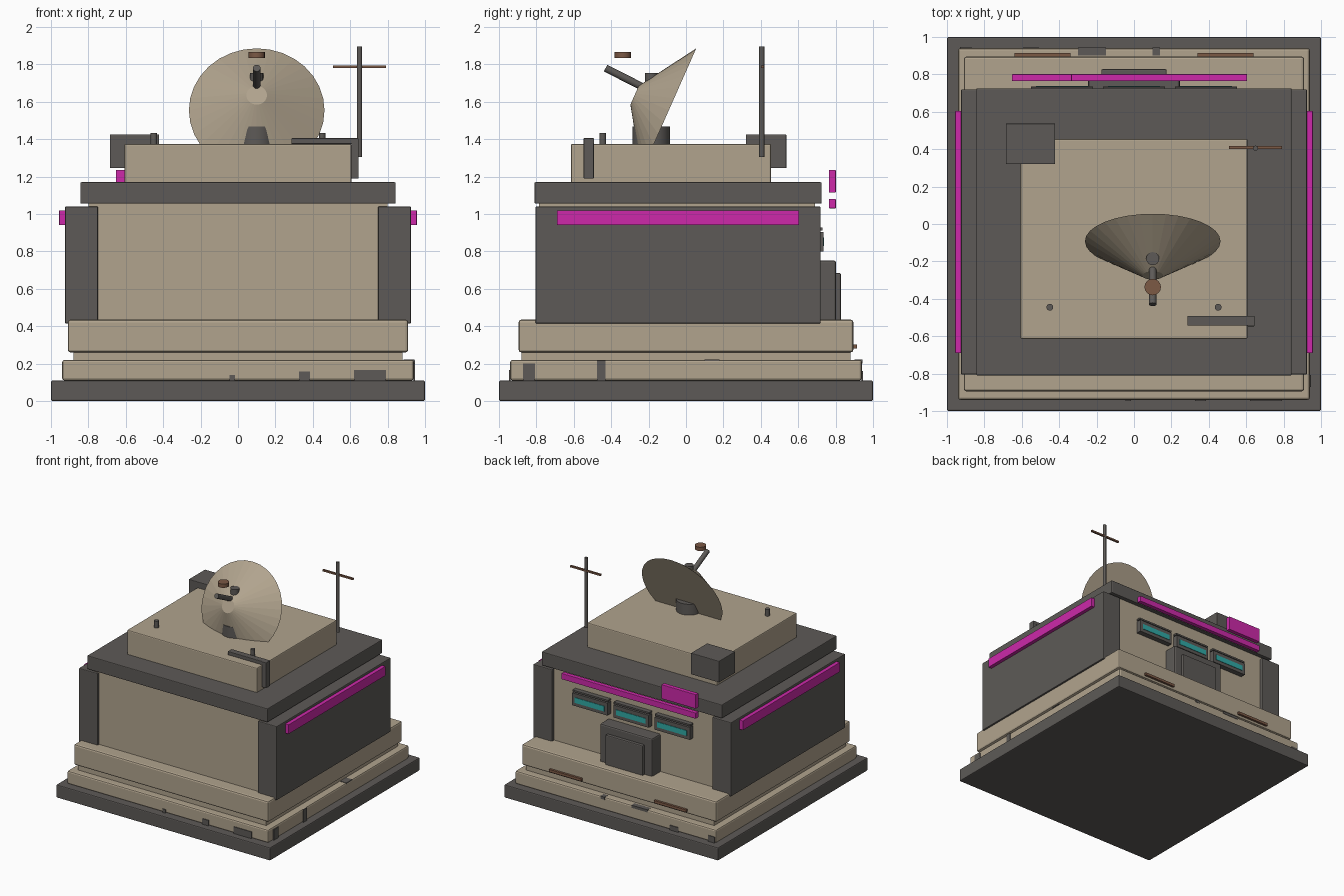
import bpy
from mathutils import Vector

cube = bpy.data.objects.get("Cube")
if cube:
    bpy.data.objects.remove(cube, do_unlink=True)


def material(name, red, green, blue):
    mat = bpy.data.materials.new(name)
    mat.use_nodes = True
    colour = (red, green, blue, 1)
    mat.diffuse_color = colour
    mat.node_tree.nodes["Principled BSDF"].inputs["Base Color"].default_value = colour
    return mat


sand = material("sand_plaster", .44, .37, .27)
grey = material("dark_grey_metal", .11, .102, .095)
magenta = material("magenta_light", .61, .022, .40)
cyan = material("cyan_glass", .03, .40, .38)
rust = material("rust_brown", .2, .1, .06)


def box(name, mat, x_range, y_range, z_range, bevel=0.0):
    """Box between the given limits, with optional softened edges."""
    ranges = (x_range, y_range, z_range)
    bpy.ops.mesh.primitive_cube_add(size=1, location=[sum(r) / 2 for r in ranges])
    obj = bpy.context.object
    obj.name = name
    obj.scale = [r[1] - r[0] for r in ranges]
    bpy.ops.object.transform_apply(location=False, rotation=False, scale=True)
    obj.data.materials.append(mat)
    if bevel:
        modifier = obj.modifiers.new("soft_edges", "BEVEL")
        modifier.width = bevel
        modifier.segments = 2
    return obj


def around(centre, half):
    """Limits of a span given by its centre and half width."""
    return (centre - half, centre + half)


def rod(name, mat, start, end, radius, end_radius=None, sides=16, smooth=True):
    """Cylinder or truncated cone from start to end."""
    start, end = Vector(start), Vector(end)
    axis = end - start
    bpy.ops.mesh.primitive_cone_add(
        vertices=sides, radius1=radius,
        radius2=radius if end_radius is None else end_radius,
        depth=axis.length, location=(start + end) / 2,
        rotation=axis.to_track_quat("Z", "Y").to_euler())
    obj = bpy.context.object
    obj.name = name
    obj.data.materials.append(mat)
    if smooth:
        bpy.ops.object.shade_smooth_by_angle()
    return obj


# Stepped foundation
box("ground_slab", grey, around(0, 1), around(0, 1), (0, .11), .008)
box("lower_tier", sand, around(0, .94), around(0, .94), (.11, .22), .012)
box("tier_neck", sand, around(0, .88), around(0, .88), (.21, .27))
box("upper_tier", sand, around(0, .91), around(0, .895), (.26, .435), .014)

# Main hall with thick side walls
box("hall", sand, around(0, .8), (-.785, .69), (.42, .95))
box("hall_cornice", sand, around(0, .8), (-.785, .69), (.95, 1.06))
for side, label in ((-1, "right"), (1, "left")):
    box(label + "_side_wall", grey, around(side * .837, .088), (-.805, .72), (.415, 1.04), .006)
    box(label + "_light_strip", magenta, around(side * .937, .019), (-.69, .605), (.94, 1.02), .003)

# Roof
box("roof_slab", grey, around(0, .843), (-.81, .725), (1.055, 1.17), .006)
box("roof_block", sand, around(0, .607), (-.615, .455), (1.16, 1.375), .008)
box("roof_cabinet", grey, (-.685, -.422), (.32, .537), (1.245, 1.425), .004)
for side, label in ((-1, "right"), (1, "left")):
    rod(label + "_roof_post", grey, (side * .45, -.445, 1.37), (side * .45, -.445, 1.433), .018)
box("bracket_arm", grey, (.285, .645), around(-.517, .026), (1.375, 1.405), .003)
box("bracket_leg", grey, (.607, .645), around(-.52, .027), (1.19, 1.405), .003)

# Dish with its pedestal, pole and feed
dish_x = .1
rod("dish", sand, (dish_x, -.092, 1.554), (dish_x, -.275, 1.635), .3625, .055,
    sides=32, smooth=False)
rod("dish_pedestal", grey, (dish_x, -.185, 1.37), (dish_x, -.185, 1.467), .1, sides=24)
rod("dish_pole", grey, (dish_x, -.185, 1.4), (dish_x, -.185, 1.755), .035)
rod("feed_arm", grey, (dish_x, -.2, 1.663), (dish_x, -.43, 1.78), .02)
rod("feed_cap", rust, (dish_x, -.337, 1.833), (dish_x, -.337, 1.865), .044)

# Mast antenna
rod("antenna_mast", grey, (.65, .405, 1.305), (.65, .405, 1.895), .014, sides=12)
box("antenna_crossbar", rust, around(.65, .142), around(.41, .008), around(1.787, .007))

# Back entrance
box("door_frame", grey, around(0, .245), (.68, .802), (.42, .752), .012)
box("door_panel", grey, around(0, .175), (.78, .828), (.42, .685), .008)

# Back windows
for column in (-1, 0, 1):
    x = column * .385
    across = around(x, .165)
    box("window_sill", grey, across, (.68, .735), (.8, .828))
    box("window_head", grey, across, (.68, .735), (.873, .905))
    for edge in (-1, 1):
        box("window_jamb", grey, around(x + edge * .151, .014), (.68, .735), (.8, .905))
    box("window_glass", cyan, around(x, .138), (.68, .739), (.828, .873))
    box("window_lintel", grey, across, (.68, .73), (.913, .927))

# Back sign lights
box("back_light_strip", magenta, (-.652, .605), around(.783, .018), (1.03, 1.08), .003)
box("back_sign", magenta, (-.652, -.332), around(.783, .018), (1.115, 1.235), .003)

# Rust strips on the back of the upper tier
for side in (-1, 1):
    box("rust_strip", rust, around(side * .49, .15), (.88, .914), (.28, .302))

# Worn patches on the lower tier: centre along the wall, half width, top height
skin = .942
for x, half, top in ((-.03, .015, .14), (.355, .03, .157), (.705, .085, .167)):
    box("front_patch", grey, around(x, half), around(-skin, .004), (.11, top))
for y, half, top in ((-.84, .032, .2), (-.453, .023, .218)):
    box("left_patch", grey, around(skin, .004), around(y, half), (.11, top))
for x, half, top in ((-.55, .04, .15), (-.9, .03, .16)):
    box("back_patch", grey, around(x, half), around(skin, .004), (.11, top))
for x, half in ((-.225, .075), (.12, .02)):
    box("back_ledge_patch", grey, around(x, half), (.9, .943), (.2, .222))
box("left_ledge_patch", grey, (.885, .943), around(.14, .04), (.215, .223))
